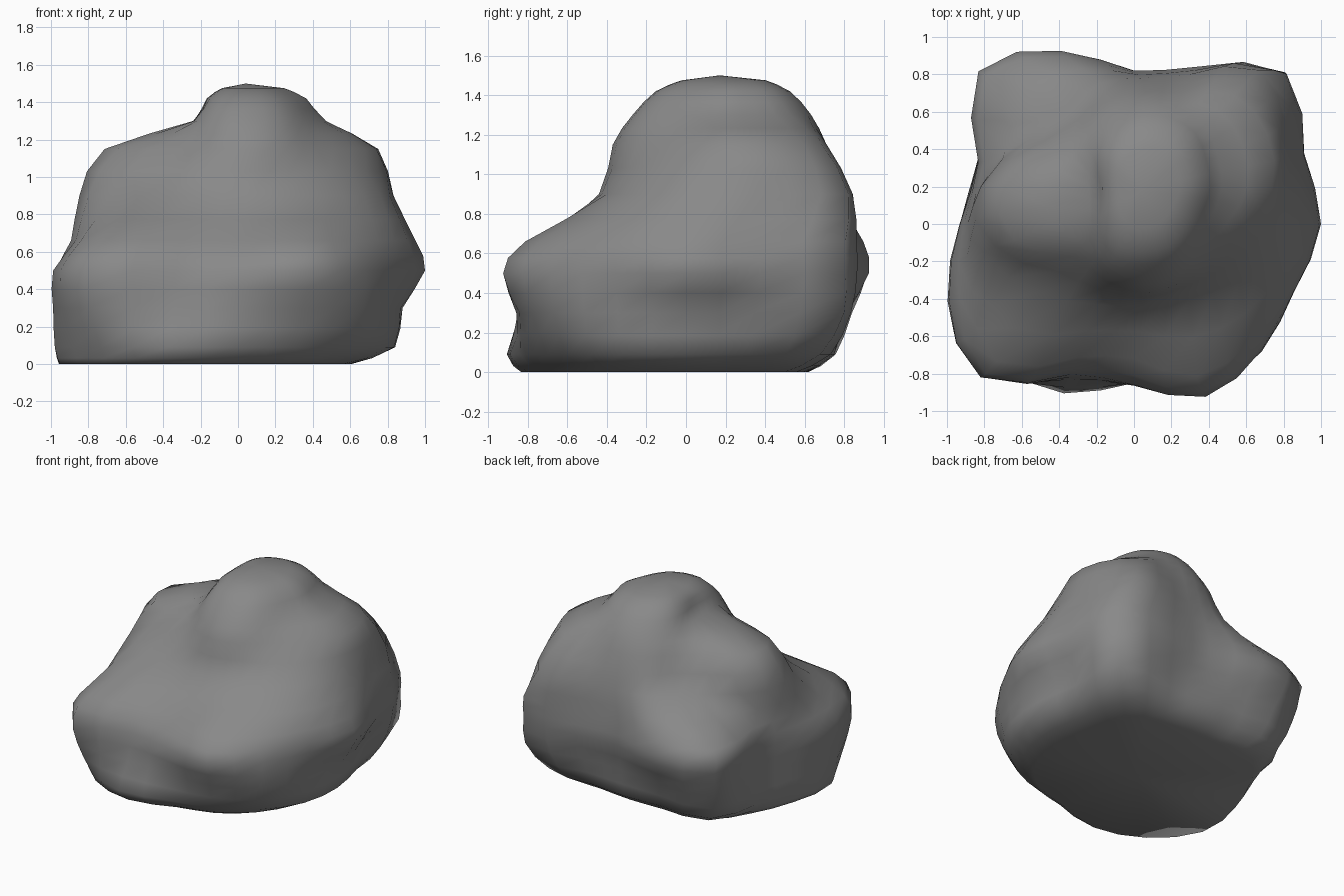
import bpy, bmesh, math

if "Cube" in bpy.data.objects:
    bpy.data.objects.remove(bpy.data.objects["Cube"])

SIDES = 16      # radii per cross-section, counter-clockwise from +x
SUB = 2         # smooth subdivisions between samples

# Cross-sections of the boulder: height, then radii around the section centre
sections = [
    (0.00, .60, .60, .70, .62, .60, .66, .82, .84, .91, 1.03, 1.00, .90, .74, .72, .70, .64),
    (0.09, .84, .84, .96, .78, .75, .80, 1.00, .90, .93, 1.06, 1.04, .98, .84, .83, .85, .86),
    (0.30, .88, .90, 1.13, .84, .78, .88, 1.10, .90, .93, 1.07, 1.13, .90, .85, .91, .95, .90),
    (0.50, 1.00, .985, 1.14, .91, .82, 1.0, 1.15, .90, .93, 1.07, 1.16, .87, .86, 1.0, .96, .93),
    (0.66, .95, .96, 1.14, .90, .81, .97, 1.12, .87, .89, .94, 1.04, .77, .72, .88, .89, .90),
    (0.90, .78, .82, .88, .65, .58, .60, .58, .66, .87, .92, .80, .68, .64, .65, .72, .77),
    (1.15, .69, .72, .69, .54, .51, .49, .46, .52, .75, .75, .53, .54, .57, .55, .53, .59),
    (1.30, .42, .43, .46, .45, .43, .40, .36, .31, .29, .31, .38, .46, .47, .46, .42, .40),
]
# Rounded crown derived from the last section
crown = sections[-1]
for z, s in ((1.42, 0.75), (1.475, 0.47)):
    sections.append((z, *[r * s for r in crown[1:]]))


def catmull(a, b, c, d, t):
    return 0.5 * (2 * b + (c - a) * t + (2 * a - 5 * b + 4 * c - d) * t * t
                  + (3 * b - a - 3 * c + d) * t ** 3)


def centre(z):
    # upper sections lean towards the back
    k = min(max((z - 0.66) / 0.24, 0), 1)
    return 0.05 * k, 0.20 * k


def section_points(sec):
    z, radii = sec[0], sec[1:]
    cx, cy = centre(z)
    pts = []
    for i in range(SIDES * SUB):
        k, t = i // SUB, (i % SUB) / SUB
        r = catmull(*[radii[(k + o) % SIDES] for o in (-1, 0, 1, 2)], t)
        a = math.tau * i / (SIDES * SUB)
        pts.append((cx + r * math.cos(a), cy + r * math.sin(a), z))
    return pts


rings = [section_points(s) for s in sections]
last = len(rings) - 1
bm = bmesh.new()

# Stack of smoothly blended rings
loops = []
for k in range(last * SUB + 1):
    j, t = k // SUB, (k % SUB) / SUB
    near = [rings[min(max(j + o, 0), last)] for o in (-1, 0, 1, 2)]
    loop = []
    for p in zip(*near):
        co = [catmull(*[q[axis] for q in p], t) for axis in range(3)]
        loop.append(bm.verts.new((co[0], co[1], max(co[2], 0))))
    loops.append(loop)

# Side walls
n = SIDES * SUB
for lo, hi in zip(loops, loops[1:]):
    for i in range(n):
        bm.faces.new((lo[i], lo[(i + 1) % n], hi[(i + 1) % n], hi[i]))

# Summit and underside fans
summit = bm.verts.new((0.04, 0.17, 1.50))
base = bm.verts.new((-0.1, -0.1, 0))
for i in range(n):
    bm.faces.new((loops[-1][i], loops[-1][(i + 1) % n], summit))
    bm.faces.new((loops[0][(i + 1) % n], loops[0][i], base))

bmesh.ops.recalc_face_normals(bm, faces=bm.faces)
for f in bm.faces:
    f.smooth = True
mesh = bpy.data.meshes.new("boulder")
bm.to_mesh(mesh)
bm.free()

# Dark stone colour
stone = bpy.data.materials.new("stone")
stone.diffuse_color = (0.25, 0.25, 0.25, 1)
stone.use_nodes = True
stone.node_tree.nodes["Principled BSDF"].inputs["Base Color"].default_value = stone.diffuse_color
mesh.materials.append(stone)
boulder = bpy.data.objects.new("boulder", mesh)
bpy.context.collection.objects.link(boulder)
